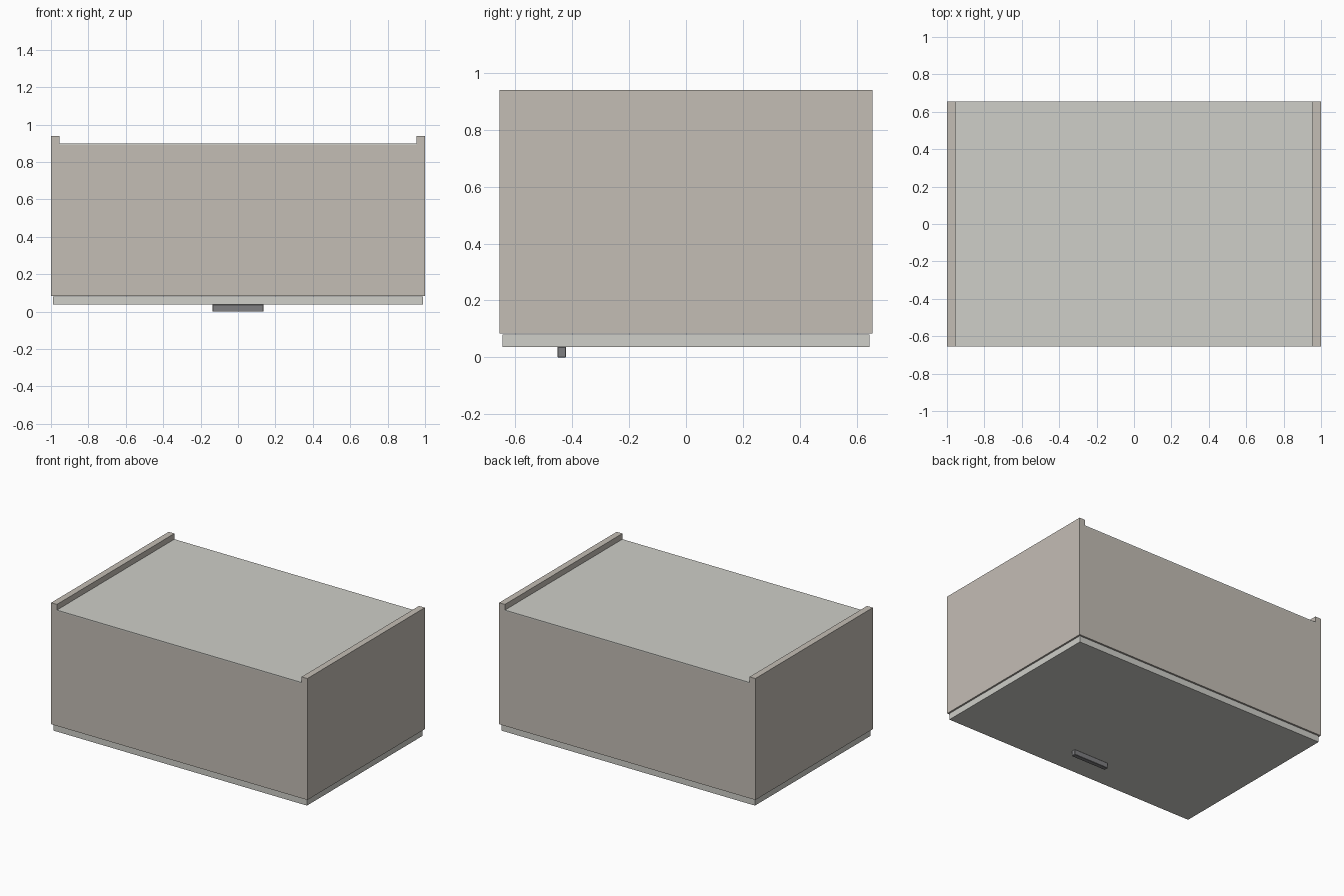
import bpy

if "Cube" in bpy.data.objects:
    bpy.data.objects.remove(bpy.data.objects["Cube"])


def material(name, color):
    m = bpy.data.materials.new(name)
    m.diffuse_color = (*color, 1)
    m.use_nodes = True
    m.node_tree.nodes["Principled BSDF"].inputs["Base Color"].default_value = m.diffuse_color
    return m


def box(name, x, y, z, mat, bevel=0):
    """Box from (min, max) ranges on each axis."""
    bpy.ops.mesh.primitive_cube_add(
        size=1, location=[(a + b) / 2 for a, b in (x, y, z)])
    ob = bpy.context.object
    ob.name = name
    ob.scale = [b - a for a, b in (x, y, z)]
    bpy.ops.object.transform_apply(location=False, rotation=False, scale=True)
    ob.data.materials.append(mat)
    if bevel:
        mod = ob.modifiers.new("edge", "BEVEL")
        mod.width = bevel
        mod.segments = 1
    return ob


carcass = material("carcass_board", (0.55, 0.51, 0.46))
panel = material("light_panel", (0.62, 0.62, 0.58))
metal = material("handle_metal", (0.21, 0.21, 0.22))

X, Y, T = 1.0, 0.655, 0.045     # half width, half height, board thickness
Z0, Z_BACK, Z1 = 0.083, 0.90, 0.94

# Side boards, full depth
for side, s in (("left", -1), ("right", 1)):
    box(f"{side}_side", sorted((s * X, s * (X - T))), (-Y, Y), (Z0, Z1), carcass)

# Bottom and top boards between the sides
for end, s in (("bottom", -1), ("top", 1)):
    box(f"{end}_board", (-X + T, X - T), sorted((s * Y, s * (Y - T))),
        (Z0, Z_BACK - 0.008), carcass)

# Thin back panel, recessed between the side boards
box("back_panel", (-X + T, X - T), (-Y, Y), (Z_BACK - 0.008, Z_BACK), panel)

# Door and its bar handle
box("door", (-0.99, 0.99), (-0.645, 0.645), (0.037, 0.081), panel)
box("handle", (-0.137, 0.137), (-0.452, -0.421), (0.0, 0.037), metal, 0.002)
